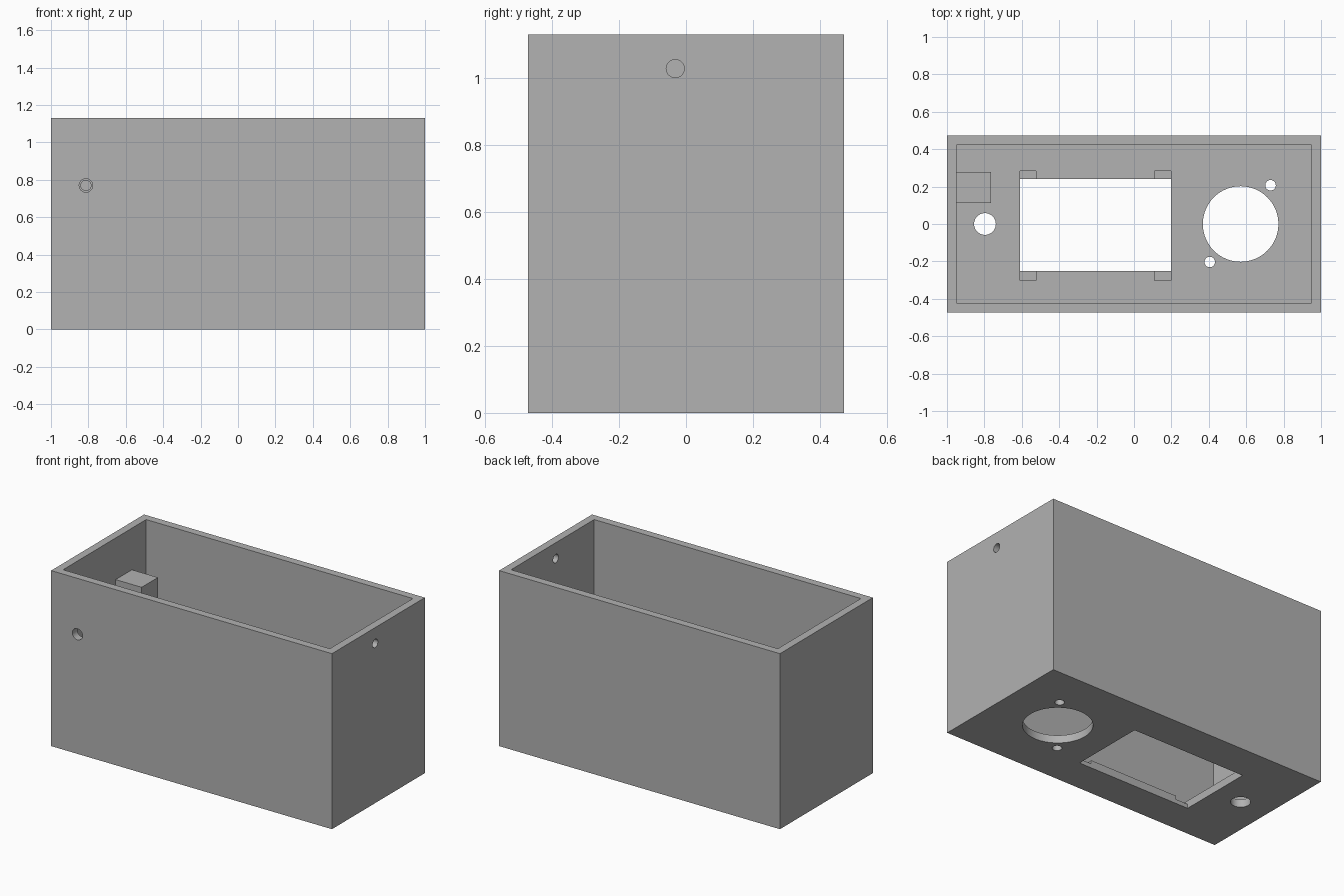
import bpy
import math

default = bpy.data.objects.get("Cube")
if default:
    bpy.data.objects.remove(default, do_unlink=True)

# Overall sizes
LENGTH, WIDTH, HEIGHT = 2.0, 0.945, 1.13
WALL, FLOOR = 0.05, 0.05

grey = bpy.data.materials.new("plain_grey")
grey.use_nodes = True
colour = (0.445, 0.445, 0.445, 1)
grey.diffuse_color = colour
grey.node_tree.nodes["Principled BSDF"].inputs["Base Color"].default_value = colour


def box(name, x, y, z):
    """Box from (low, high) ranges on each axis."""
    bpy.ops.mesh.primitive_cube_add(size=1, location=[sum(r) / 2 for r in (x, y, z)])
    ob = bpy.context.object
    ob.name = name
    ob.scale = [r[1] - r[0] for r in (x, y, z)]
    bpy.ops.object.transform_apply(location=True, rotation=True, scale=True)
    ob.data.materials.append(grey)
    return ob


def rod(name, centre, radius, depth, axis="Z"):
    """Round cutter along the given axis."""
    turn = {"X": (0, math.pi / 2, 0), "Y": (math.pi / 2, 0, 0), "Z": (0, 0, 0)}[axis]
    bpy.ops.mesh.primitive_cylinder_add(vertices=64, radius=radius, depth=depth,
                                        location=centre, rotation=turn)
    ob = bpy.context.object
    ob.name = name
    ob.data.materials.append(grey)
    return ob


def combine(target, tool, operation="DIFFERENCE"):
    """Apply a boolean and discard the tool."""
    mod = target.modifiers.new("shape", "BOOLEAN")
    mod.operation, mod.solver, mod.object = operation, "EXACT", tool
    bpy.context.view_layer.objects.active = target
    bpy.ops.object.modifier_apply(modifier=mod.name)
    bpy.data.objects.remove(tool, do_unlink=True)


# Open-topped case
hx, hy = LENGTH / 2, WIDTH / 2
case = box("case", (-hx, hx), (-hy, hy), (0, HEIGHT))
combine(case, box("cavity", (WALL - hx, hx - WALL), (WALL - hy, hy - WALL),
                  (FLOOR, HEIGHT + 0.2)))

# Screw block on the inside of the end wall
combine(case, box("screw_block", (-0.975, -0.765), (0.112, 0.278), (0.68, 0.862)), "UNION")

# Display window with a shallow recess at each corner
combine(case, box("window", (-0.61, 0.197), (-0.25, 0.24), (-0.1, 0.2)))
for x in ((-0.61, -0.525), (0.11, 0.197)):
    for y in ((-0.303, -0.2), (0.2, 0.283)):
        combine(case, box("corner_recess", x, y, (0.027, 0.2)))

# Round floor openings: speaker, its two screws, and a button
for x, y, radius in ((0.57, 0, 0.202), (0.73, 0.207, 0.028),
                     (0.405, -0.203, 0.028), (-0.797, 0, 0.058)):
    combine(case, rod("floor_hole", (x, y, 0), radius, 0.4))

# Holes in the end wall, the front wall and the screw block
combine(case, rod("end_hole", (hx, -0.032, 1.028), 0.027, 0.3, "X"))
combine(case, rod("front_hole", (-0.813, -hy, 0.77), 0.036, 0.3, "Y"))
combine(case, rod("block_hole", (-0.813, 0.195, 0.77), 0.027, 0.3, "Y"))

# Smooth hole walls, crisp corners
bpy.ops.object.select_all(action="DESELECT")
case.select_set(True)
bpy.context.view_layer.objects.active = case
bpy.ops.object.shade_smooth_by_angle(angle=math.radians(30))
